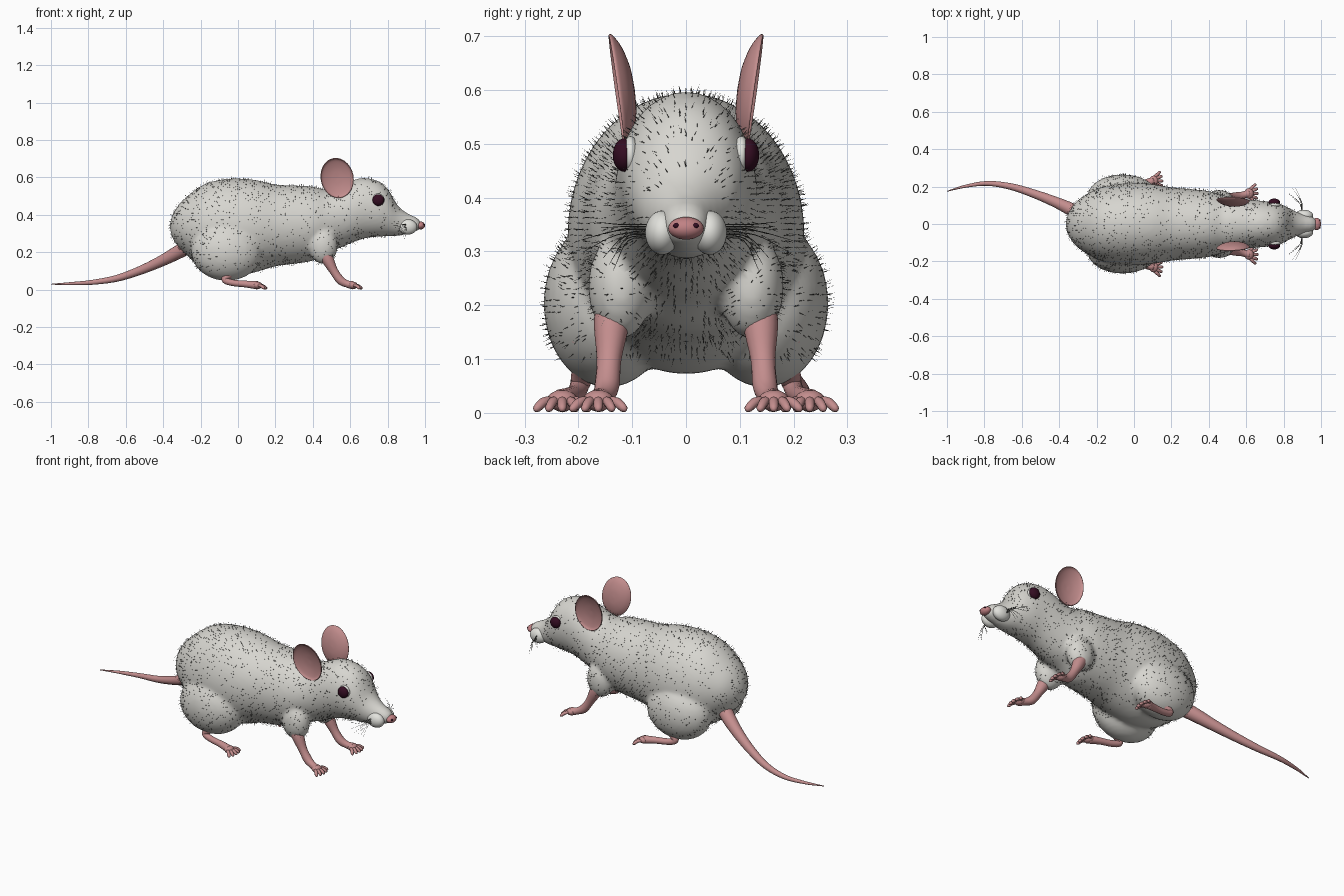
import bpy, bmesh, math, random
from mathutils import Vector, Matrix, Euler

random.seed(4)
if "Cube" in bpy.data.objects:
    bpy.data.objects.remove(bpy.data.objects["Cube"])


def material(name, *rgb):
    mat = bpy.data.materials.new(name)
    mat.use_nodes = True
    mat.diffuse_color = (*rgb, 1)
    shader = mat.node_tree.nodes["Principled BSDF"]
    shader.inputs["Base Color"].default_value = (*rgb, 1)
    shader.inputs["Roughness"].default_value = 0.7
    return mat


FUR = material("pale_grey_fur", 0.68, 0.67, 0.63)
PINK = material("pink_skin", 0.55, 0.27, 0.27)
NOSE = material("rosy_nose", 0.53, 0.22, 0.23)
WHITE = material("soft_white", 0.76, 0.76, 0.72)
DARK = material("dark_ruby", 0.035, 0.004, 0.016)
HAIR = material("dark_grey_hair", 0.1, 0.1, 0.09)


def finish(name, bm, mat, mirrored=False):
    """Turn a bmesh into a smooth object, optionally mirrored across y."""
    bmesh.ops.recalc_face_normals(bm, faces=bm.faces)
    for face in bm.faces:
        face.smooth = True
    mesh = bpy.data.meshes.new(name)
    bm.to_mesh(mesh)
    bm.free()
    mesh.materials.append(mat)
    obj = bpy.data.objects.new(name, mesh)
    bpy.context.collection.objects.link(obj)
    if mirrored:
        mirror = obj.modifiers.new("both_sides", "MIRROR")
        mirror.use_axis = (False, True, False)
        mirror.use_mirror_merge = False
    return obj


def spline(points, steps):
    """Catmull-Rom interpolation of equal-length tuples."""
    pts = [Vector(p) for p in points]
    pts = [2 * pts[0] - pts[1]] + pts + [2 * pts[-1] - pts[-2]]
    out = []
    for a, b, c, d in zip(pts, pts[1:], pts[2:], pts[3:]):
        for i in range(steps):
            t = i / steps
            out.append(b + t / 2 * ((c - a) + t * ((2 * a - 5 * b + 4 * c - d)
                                                   + t * (3 * b - a - 3 * c + d))))
    return out + [pts[-2]]


def loft(bm, rings, sides):
    """Skin a closed tube over rings given as (centre, u, v)."""
    loops = []
    for centre, u, v in rings:
        angles = [math.tau * i / sides for i in range(sides)]
        loops.append([bm.verts.new(centre + u * math.cos(a) + v * math.sin(a)) for a in angles])
    for low, high in zip(loops, loops[1:]):
        for i in range(sides):
            j = (i + 1) % sides
            bm.faces.new((low[i], low[j], high[j], high[i]))
    bm.faces.new(loops[0])
    bm.faces.new(loops[-1])


def tube(bm, points, steps=5, sides=12, ref=(0, 1, 0)):
    """Tapering tube through (x, y, z, radius) points."""
    pts = spline(points, steps)
    rings = []
    for i, p in enumerate(pts):
        tangent = (pts[min(i + 1, len(pts) - 1)] - pts[max(i - 1, 0)]).xyz.normalized()
        side = tangent.cross(Vector(ref)).normalized()
        rings.append((p.xyz, side * p.w, side.cross(tangent) * p.w))
    loft(bm, rings, sides)


def ball(bm, centre, radii, sides=32):
    matrix = Matrix.LocRotScale(Vector(centre), None, Vector(radii))
    bmesh.ops.create_uvsphere(bm, u_segments=sides, v_segments=sides // 2, radius=1, matrix=matrix)


def ball_part(name, centre, radii, mat, mirrored=True):
    bm = bmesh.new()
    ball(bm, centre, radii)
    return finish(name, bm, mat, mirrored)


# Trunk, neck, head and snout: x, top, bottom, half width
sections = [
    (-.363, .36, .32, .02), (-.345, .41, .265, .07), (-.3, .472, .21, .127),
    (-.2, .553, .12, .187), (-.1, .587, .08, .212), (0, .594, .073, .22),
    (.1, .585, .095, .213), (.2, .562, .125, .196), (.3, .557, .138, .187),
    (.4, .551, .155, .176), (.48, .533, .2, .153), (.55, .556, .225, .137),
    (.62, .587, .255, .13), (.68, .597, .275, .124), (.75, .58, .283, .116),
    (.8, .54, .286, .1), (.85, .455, .287, .074), (.9, .412, .296, .054),
    (.95, .388, .31, .04), (.975, .368, .325, .024),
]
bm = bmesh.new()
rings = []
for x, top, bottom, width in spline(sections, 4):
    rings.append((Vector((x, 0, (top + bottom) / 2)),
                  Vector((0, width, 0)), Vector((0, 0, (top - bottom) / 2))))
loft(bm, rings, 48)

# Haunches and shoulders blended into the trunk
for s in (-1, 1):
    ball(bm, (-.06, s * .145, .203), (.19, .12, .156))
    ball(bm, (.455, s * .122, .235), (.078, .06, .098))
body = finish("body", bm, FUR)
remesh = body.modifiers.new("blend", "REMESH")
remesh.mode = "VOXEL"
remesh.voxel_size = 0.011
remesh.use_smooth_shade = True
relax = body.modifiers.new("relax", "SMOOTH")
relax.factor = 0.5
relax.iterations = 5

# Short coat hairs scattered over the body
skin = body.evaluated_get(bpy.context.evaluated_depsgraph_get()).to_mesh()
spots = [(p.center.copy(), p.normal.copy()) for p in skin.polygons
         if p.center.x < .86 and p.center.z > .1]
bm = bmesh.new()
for root, normal in random.choices(spots, k=4200):
    jitter = Vector([random.uniform(-.3, .3) for _ in range(3)])
    lean = (normal + jitter + Vector((-.3, 0, 0))).normalized()
    across = lean.cross(jitter).normalized() * .0008
    corners = (root - across, root + across, root + lean * random.uniform(.01, .018))
    bm.faces.new([bm.verts.new(c) for c in corners])
finish("coat_hairs", bm, HAIR)

# Dished ears: depth and relative radius from the back, over the rim, to the hollow
bm = bmesh.new()
profile = [(-.03, .03), (-.027, .4), (-.017, .75), (-.005, .95), (.001, 1),
           (.004, .97), (-.004, .9), (-.012, .7), (-.019, .4), (-.022, .03)]
loft(bm, [(Vector((0, d, 0)), Vector((.088 * r, 0, 0)), Vector((0, 0, .109 * r)))
          for d, r in spline(profile, 3)], 40)
tilt = Euler((math.radians(-8), math.radians(-12), 0)).to_matrix().to_4x4()
bm.transform(Matrix.Translation((.53, .125, .597)) @ tilt)
finish("ears", bm, PINK, True)

# Eyes, muzzle and nose
ball_part("eye_whites", (.75, .103, .48), (.033, .016, .034), WHITE)
ball_part("eyes", (.75, .115, .479), (.031, .021, .031), DARK)
ball_part("whisker_pads", (.908, .044, .335), (.05, .032, .041), WHITE)
ball_part("nose", (.976, 0, .343), (.024, .033, .021), NOSE, False)
ball_part("nostrils", (.993, .018, .348), (.005, .006, .005), DARK)

# Whiskers fanning out and back
bm = bmesh.new()
for i in range(9):
    f = i / 8
    tip_y = random.uniform(.12, .2)
    tube(bm, [(.9, .06, .325 + .025 * f, .001),
              (.9 - .02 * f, .06 + tip_y * .35, .32 + .03 * f, .0009),
              (.89 - .07 * f, tip_y, .265 + .09 * f, .0004)], 4, 4, (0, 0, 1))
finish("whiskers", bm, HAIR, True)


# Legs with feet and fanned toes
def leg(name, path):
    bm = bmesh.new()
    tube(bm, path, 5, 16)
    x, y, z, r = path[-1]
    ball(bm, (x, y, z), (r * 1.15, r * 1.3, r * .9), 16)
    for k in range(-2, 3):
        angle = math.radians(22 * k)
        out = Vector((math.cos(angle), math.sin(angle), 0))
        start = Vector((x, y + k * .008, 0))
        toe = [start + out * d for d in (0, .024, .044, .05)]
        tube(bm, [(p.x, p.y, h, w) for p, h, w in
                  zip(toe, (.022, .021, .009, .004), (.008, .009, .008, .003))], 3, 8)
    finish(name, bm, PINK, True)


leg("fore_legs", [(.44, .13, .24, .03), (.475, .138, .17, .033), (.512, .143, .1, .023),
                  (.548, .147, .05, .023), (.585, .155, .03, .019), (.615, .163, .023, .022)])
leg("hind_legs", [(.07, .202, .14, .012), (0, .19, .11, .02), (-.055, .192, .075, .021),
                  (-.068, .198, .05, .018), (-.025, .205, .036, .017), (.04, .215, .03, .018),
                  (.105, .23, .023, .022)])

# Long tapering tail
bm = bmesh.new()
tube(bm, [(-.25, .03, .24, .04), (-.33, .075, .195, .036), (-.42, .117, .148, .029),
          (-.53, .16, .1, .023), (-.65, .198, .06, .018), (-.78, .217, .039, .013),
          (-.9, .202, .032, .008), (-1, .175, .029, .002)], 6, 16)
finish("tail", bm, PINK)
